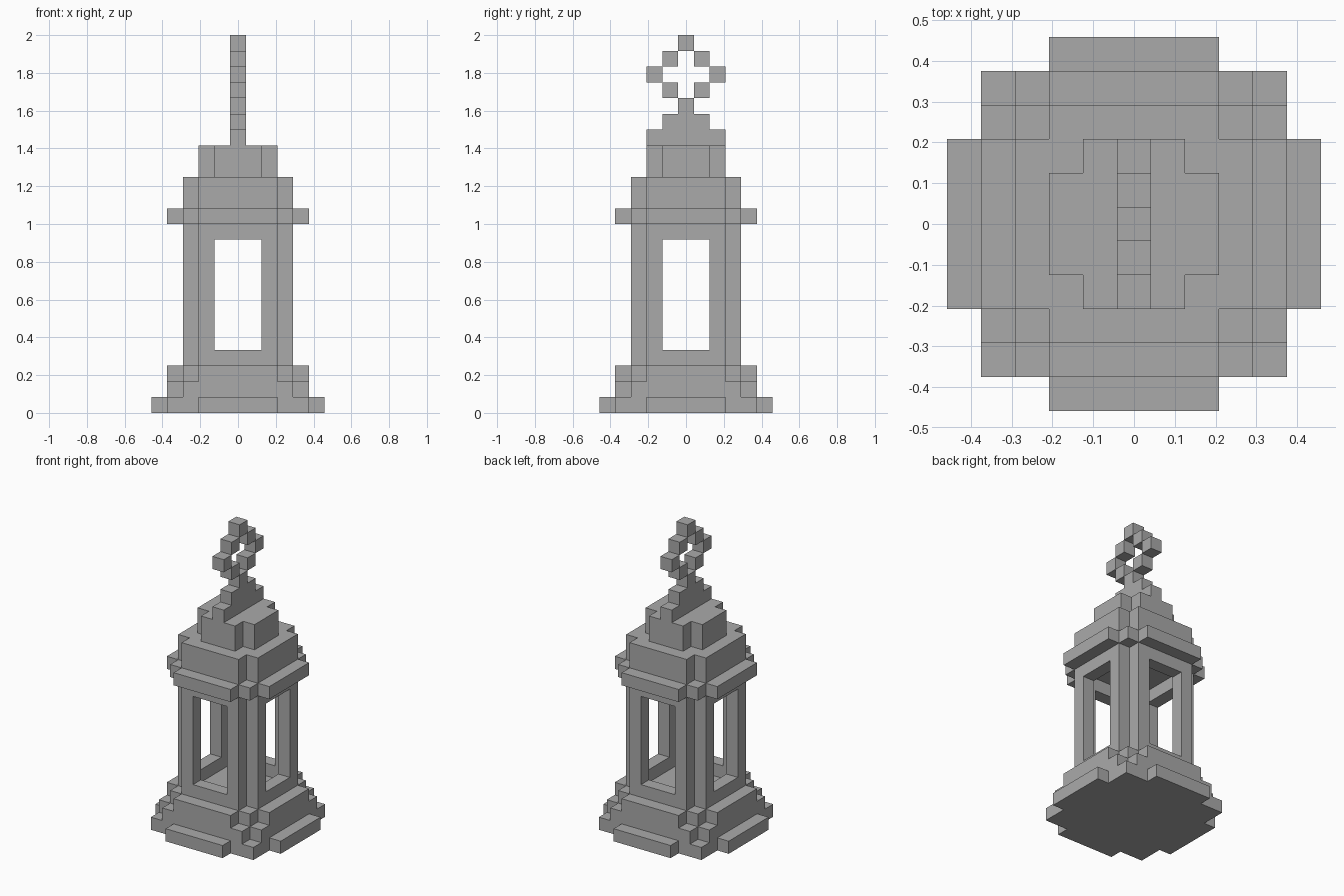
import bpy, bmesh
from math import radians
from mathutils import Matrix

cube = bpy.data.objects.get("Cube")
if cube:
    bpy.data.objects.remove(cube, do_unlink=True)

U = 1 / 12  # one block

stone = bpy.data.materials.new("grey_stone")
stone.use_nodes = True
stone.diffuse_color = (0.4, 0.4, 0.4, 1)
stone.node_tree.nodes["Principled BSDF"].inputs["Base Color"].default_value = (0.4, 0.4, 0.4, 1)


def finish(name, bm):
    """Scale from blocks to units, fix normals and link the part."""
    bmesh.ops.recalc_face_normals(bm, faces=bm.faces)
    bmesh.ops.scale(bm, vec=(U, U, U), verts=bm.verts)
    mesh = bpy.data.meshes.new(name)
    bm.to_mesh(mesh)
    bm.free()
    mesh.materials.append(stone)
    bpy.context.collection.objects.link(bpy.data.objects.new(name, mesh))


def bridge(bm, low, high):
    n = len(low)
    for i in range(n):
        j = (i + 1) % n
        bm.faces.new((low[i], low[j], high[j], high[i]))


def prism(name, low, high):
    """Solid between two matching outlines."""
    bm = bmesh.new()
    a = [bm.verts.new(p) for p in low]
    b = [bm.verts.new(p) for p in high]
    bm.faces.new(a)
    bm.faces.new(b)
    bridge(bm, a, b)
    finish(name, bm)


def tier(name, quarter, z0, z1):
    """Layer whose outline is a quarter repeated four times round z."""
    outline = []
    for _ in range(4):
        outline += quarter
        quarter = [(-y, x) for x, y in quarter]
    prism(name, [(x, y, z0) for x, y in outline], [(x, y, z1) for x, y in outline])


# Stepped base
ledge = [(4.5, -2.5), (4.5, 2.5), (3.5, 2.5), (3.5, 3.5), (2.5, 3.5)]
tier("base_foot", [(5.5, -2.5), (5.5, 2.5), (4.5, 2.5), (4.5, 4.5), (2.5, 4.5)], 0, 1)
tier("base_step", [(4.5, -3.5), (4.5, 3.5), (3.5, 3.5)], 1, 2)
tier("base_ledge", ledge, 2, 3)


# Four open window walls around a hollow chamber
def rect(half, z0, z1, y):
    return [(-half, y, z0), (half, y, z0), (half, y, z1), (-half, y, z1)]


for k, side in enumerate(("front", "left", "back", "right")):
    bm = bmesh.new()
    rings = [rect(2.5, 3, 12, -3.5), rect(2.5, 3, 12, -2.5),
             rect(1.5, 4, 11, -2.5), rect(1.5, 4, 11, -3.5)]
    rings = [[bm.verts.new(p) for p in ring] for ring in rings]
    for i in range(4):
        bridge(bm, rings[i], rings[(i + 1) % 4])
    bmesh.ops.rotate(bm, verts=bm.verts, matrix=Matrix.Rotation(radians(90 * k), 3, "Z"))
    finish(side + "_window_wall", bm)

# Eaves and roof
tier("eaves", ledge, 12, 13)
tier("lower_roof", [(3.5, -2.5), (3.5, 2.5), (2.5, 2.5)], 13, 15)
tier("upper_roof", [(2.5, -1.5), (2.5, 1.5), (1.5, 1.5)], 15, 17)

# Stepped ridge under the ring
half = [(2.5, 17), (2.5, 18), (1.5, 18), (1.5, 19), (0.5, 19), (0.5, 20)]
profile = half + [(-y, z) for y, z in reversed(half)]
prism("ridge", [(-0.5, y, z) for y, z in profile], [(0.5, y, z) for y, z in profile])

# Ring of blocks on top
bm = bmesh.new()
for y, z in ((-1, 20.5), (1, 20.5), (-2, 21.5), (2, 21.5), (-1, 22.5), (1, 22.5), (0, 23.5)):
    bmesh.ops.create_cube(bm, size=1, matrix=Matrix.Translation((0, y, z)))
finish("top_ring", bm)
